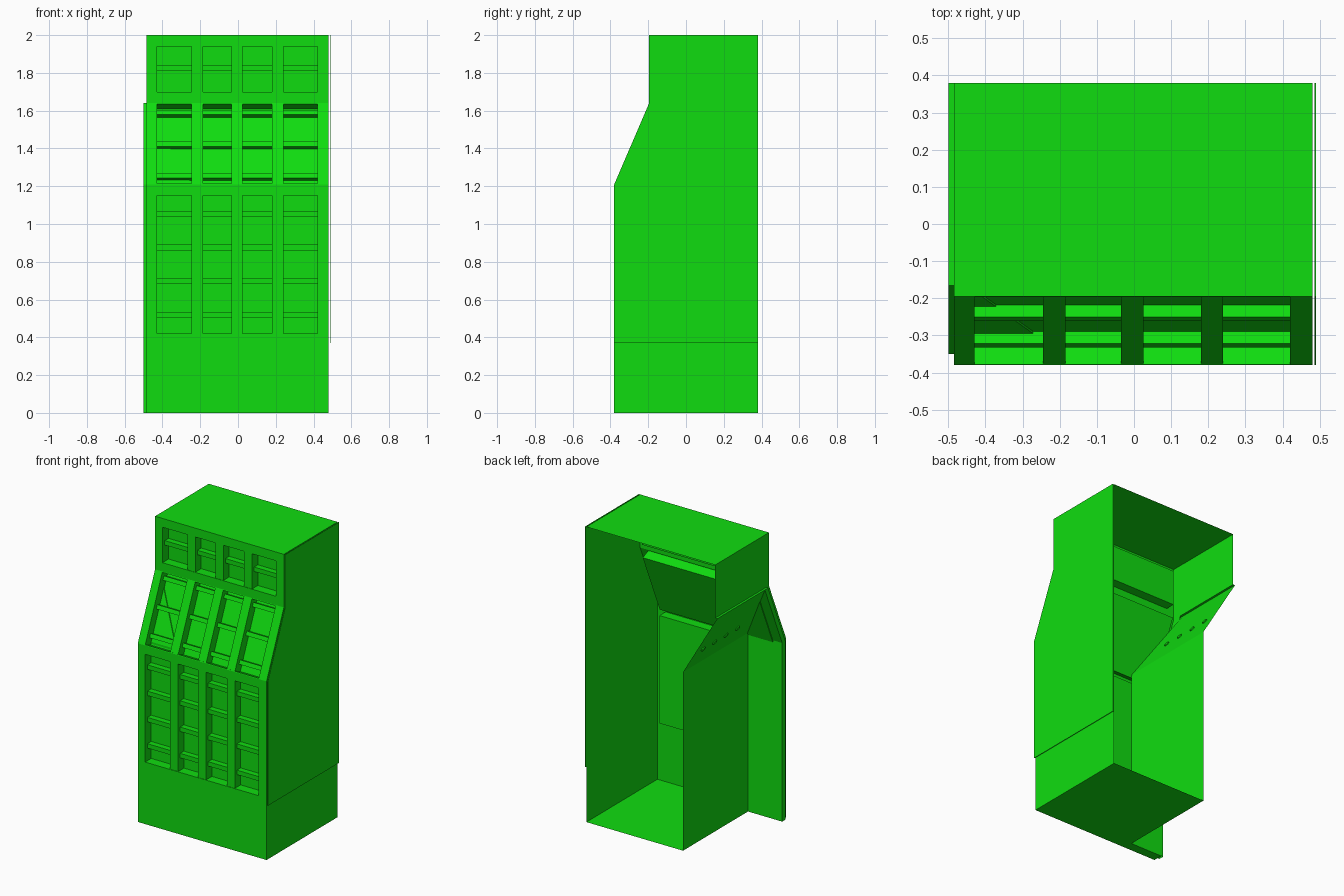
import bpy, bmesh
from mathutils import Vector, Matrix

cube = bpy.data.objects.get("Cube")
if cube:
    bpy.data.objects.remove(cube, do_unlink=True)

green = bpy.data.materials.new("bright green")
green.use_nodes = True
colour = (0.005, 0.72, 0.005, 1)
green.diffuse_color = colour
green.node_tree.nodes["Principled BSDF"].inputs["Base Color"].default_value = colour

# Main dimensions of the cabinet
LEFT, RIGHT = 0.48, -0.485
FRONT, UPPER, BACK = -0.38, -0.195, 0.38
KNEE, BROW, TOP = 1.21, 1.64, 2.0
NICHE, OUTER = -0.244, -0.5
DEPTH = 0.065
INNER, INNER_TOP = FRONT + DEPTH, UPPER + DEPTH
PROFILE = [(BACK, 0), (FRONT, 0), (FRONT, KNEE), (UPPER, BROW), (UPPER, TOP), (BACK, TOP)]


def finish(name, bm):
    mesh = bpy.data.meshes.new(name)
    bm.to_mesh(mesh)
    bm.free()
    mesh.materials.append(green)
    obj = bpy.data.objects.new(name, mesh)
    bpy.context.collection.objects.link(obj)
    return obj


def face(bm, points):
    return bm.faces.new([bm.verts.new(p) for p in points])


def sheet(name, *polygons):
    bm = bmesh.new()
    for points in polygons:
        face(bm, points)
    return finish(name, bm)


def side(x, outline):
    return [(x, y, z) for y, z in outline]


def display(name, start, end, low, high, shelves, thick, shelf_depth):
    """One front section: frame, recess, uprights and shelves."""
    a, b = Vector((0, *start)), Vector((0, *end))
    up = (b - a).normalized()
    inward = Vector((0, up.z, -up.y))
    length = (b - a).length
    x0, x1 = -0.43, 0.42

    def at(x, v, d=0):
        return a + Vector((x, 0, 0)) + up * v + inward * d

    def rect(bm, xa, xb, va, vb, d=0):
        face(bm, [at(xa, va, d), at(xb, va, d), at(xb, vb, d), at(xa, vb, d)])

    bm = bmesh.new()
    rect(bm, RIGHT, x0, 0, length)
    rect(bm, x1, LEFT, 0, length)
    rect(bm, x0, x1, 0, low)
    rect(bm, x0, x1, high, length)
    rect(bm, x0, x1, low, high, DEPTH)
    corners = [(x0, low), (x1, low), (x1, high), (x0, high)]
    for p, q in zip(corners, corners[1:] + corners[:1]):
        face(bm, [at(*p), at(*p, DEPTH), at(*q, DEPTH), at(*q)])
    finish(name + "_frame", bm)

    def block(bm, xa, xb, va, vb, da, db):
        made = bmesh.ops.create_cube(bm, size=1)["verts"]
        for v in made:
            c = v.co + Vector((0.5, 0.5, 0.5))
            v.co = at(xa + c.x * (xb - xa), va + c.z * (vb - va), da + c.y * (db - da))

    bm = bmesh.new()
    for x in (-0.215, -0.005, 0.21):
        block(bm, x - 0.03, x + 0.03, low, high, 0.003, DEPTH)
    finish(name + "_uprights", bm)
    bm = bmesh.new()
    for v in shelves:
        block(bm, x0, x1, v, v + thick, DEPTH - shelf_depth, DEPTH)
    finish(name + "_shelves", bm)


# Three front display sections
display("lower_display", (FRONT, 0), (FRONT, KNEE), 0.42, 1.15,
        [0.505 + 0.178 * i for i in range(4)], 0.03, 0.04)
display("sloped_display", (FRONT, KNEE), (UPPER, BROW), 0.005, 0.463,
        [0.05 + 0.182 * i for i in range(3)], 0.028, 0.035)
display("upper_display", (UPPER, BROW), (UPPER, TOP), 0.06, 0.30, [0.17], 0.03, 0.04)

# Shell: left wall, roof, floor and upper right wall
sheet("left_wall", side(LEFT, PROFILE))
sheet("roof", [(RIGHT, UPPER, TOP), (LEFT, UPPER, TOP), (LEFT, BACK, TOP), (RIGHT, BACK, TOP)])
sheet("floor", [(LEFT, BACK, 0), (NICHE, BACK, 0), (NICHE, INNER, 0),
                (RIGHT, INNER, 0), (RIGHT, FRONT, 0), (LEFT, FRONT, 0)])
sheet("upper_right_wall", side(RIGHT, [(UPPER, BROW), (UPPER, TOP), (BACK, TOP), (BACK, BROW)]))

# Thin cladding on the left, stopping above the plinth
plinth = 0.37
panel = sheet("left_cladding", side(0.488, [(BACK, plinth), (FRONT, plinth)] + PROFILE[2:]))
solid = panel.modifiers.new("thickness", "SOLIDIFY")
solid.thickness = 0.004
solid.offset = 0

# Open niche at the right rear: inner wall, sloping soffit and front return
sheet("niche_wall", side(NICHE, [(BACK, 0), (INNER, 0), (INNER, KNEE), (BACK, KNEE)]))
sheet("niche_soffit", [(NICHE, BACK, KNEE), (NICHE, INNER, KNEE),
                       (OUTER, INNER_TOP, BROW), (OUTER, BACK, BROW)])
sheet("niche_ledge", [(OUTER, BACK, BROW), (RIGHT, BACK, BROW),
                      (RIGHT, -0.165, BROW), (OUTER, -0.165, BROW)])
sheet("niche_front_back",
      [(NICHE, INNER, 0), (OUTER, INNER, 0), (OUTER, INNER, KNEE), (NICHE, INNER, KNEE)],
      [(NICHE, INNER, KNEE), (OUTER, INNER, KNEE), (OUTER, INNER_TOP, BROW)])
sheet("right_front_return",
      side(RIGHT, [(FRONT, 0), (INNER, 0), (INNER, KNEE), (INNER_TOP, BROW), (UPPER, BROW), (FRONT, KNEE)]))

# Narrow outer strip on the right
strip = [(-0.35, 0), (-0.35, KNEE), (-0.165, BROW)]
polygons = [side(OUTER, strip + [(INNER_TOP, BROW), (INNER, KNEE), (INNER, 0)])]
for (ya, za), (yb, zb) in zip(strip, strip[1:]):
    polygons.append([(OUTER, ya, za), (RIGHT, ya, za), (RIGHT, yb, zb), (OUTER, yb, zb)])
sheet("right_outer_strip", *polygons)

# Row of round studs under the soffit
slope = Vector((OUTER - NICHE, 0, BROW - KNEE))
normal = Vector((-slope.z, 0, slope.x)).normalized()
turn = normal.to_track_quat("Z", "Y").to_matrix().to_4x4()
bm = bmesh.new()
for i in range(4):
    spot = Vector((NICHE, 0.29 - 0.122 * i, KNEE)) + slope * 0.34
    bmesh.ops.create_cone(bm, cap_ends=True, segments=12, radius1=0.018, radius2=0.018,
                          depth=0.012, matrix=Matrix.Translation(spot) @ turn)
finish("soffit_studs", bm)
